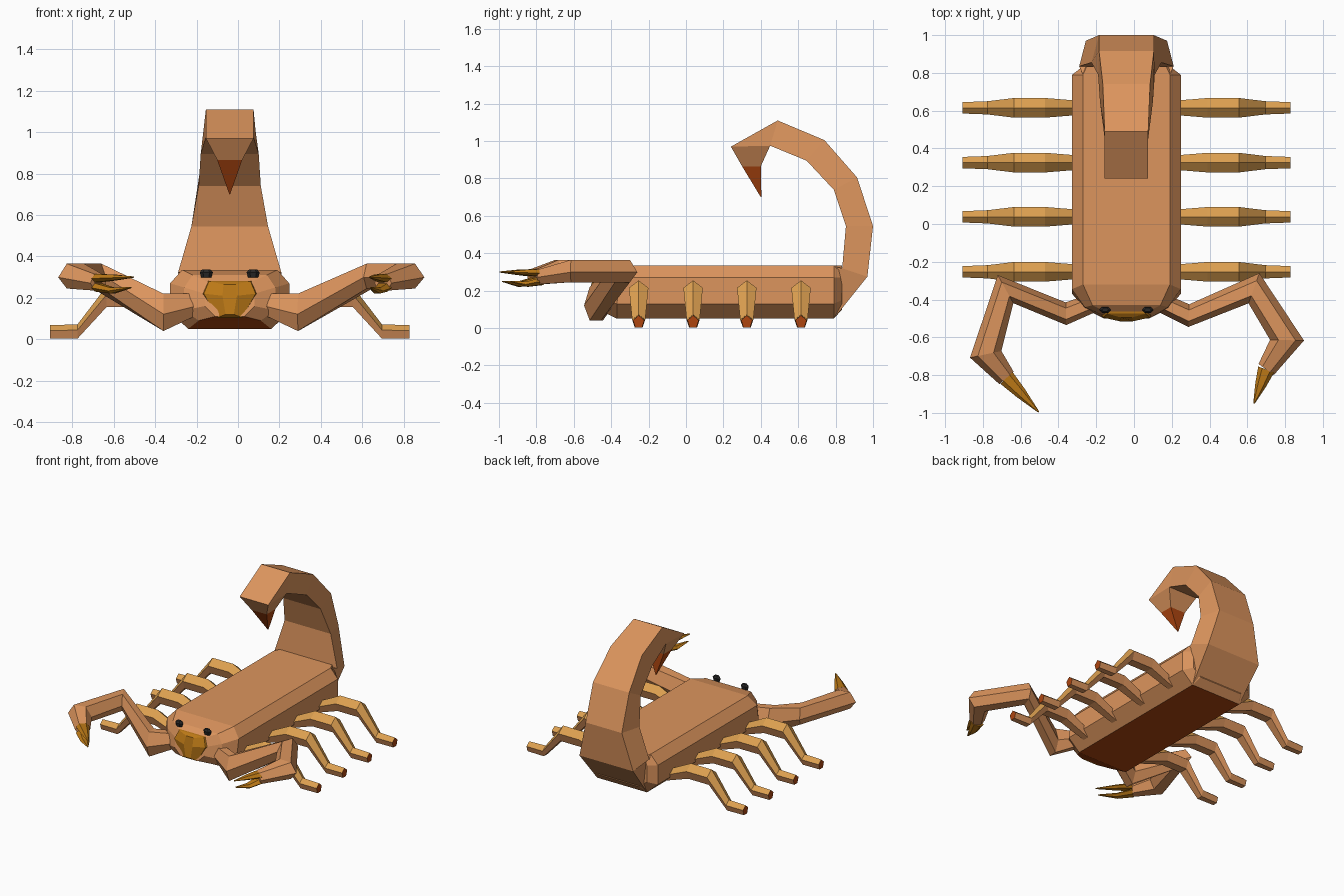
import bpy, bmesh, math
from mathutils import Vector

if "Cube" in bpy.data.objects:
    bpy.data.objects.remove(bpy.data.objects["Cube"])

CX = -0.04  # centre line of the body


def material(name, rgb):
    m = bpy.data.materials.new(name)
    m.diffuse_color = (*rgb, 1)
    m.use_nodes = True
    m.node_tree.nodes["Principled BSDF"].inputs["Base Color"].default_value = m.diffuse_color
    return m


TAN = material("tan_shell", (0.72, 0.30, 0.11))
GOLD = material("leg_gold", (0.72, 0.35, 0.08))
AMBER = material("claw_amber", (0.50, 0.19, 0.008))
RUST = material("rust", (0.42, 0.06, 0.005))
BLACK = material("eye_black", (0.02, 0.02, 0.02))


def loft(name, rings, mats, rule=None):
    """Join equal-sized rings into a closed flat-shaded skin."""
    bm = bmesh.new()
    vr = [[bm.verts.new(p) for p in ring] for ring in rings]
    n = len(vr[0])
    for a, b in zip(vr, vr[1:]):
        for i in range(n):
            j = (i + 1) % n
            bm.faces.new((a[i], a[j], b[j], b[i]))
    bm.faces.new(vr[0][::-1])
    bm.faces.new(vr[-1])
    bmesh.ops.remove_doubles(bm, verts=bm.verts[:], dist=1e-4)
    bmesh.ops.recalc_face_normals(bm, faces=bm.faces[:])
    bm.normal_update()
    if rule:
        for f in bm.faces:
            f.material_index = rule(f.calc_center_median(), f.normal)
    me = bpy.data.meshes.new(name)
    bm.to_mesh(me)
    bm.free()
    for m in mats:
        me.materials.append(m)
    ob = bpy.data.objects.new(name, me)
    bpy.context.collection.objects.link(ob)
    return ob


# Body and head: octagonal rings along y
def body_ring(y, bottom, side, top, zs, ytop=None):
    yt = y if ytop is None else ytop
    half = [(bottom, zs[0], y), (side, zs[1], y), (side, zs[2], (y + yt) / 2), (top, zs[3], yt)]
    return ([(CX + w, yy, z) for w, z, yy in half] +
            [(CX - w, yy, z) for w, z, yy in reversed(half)])


loft("body", [
    body_ring(-0.50, 0.07, 0.12, 0.10, (0.11, 0.16, 0.22, 0.275), -0.47),
    body_ring(-0.45, 0.15, 0.22, 0.18, (0.09, 0.14, 0.25, 0.31), -0.43),
    body_ring(-0.37, 0.20, 0.2875, 0.23, (0.05, 0.13, 0.27, 0.335), -0.32),
    body_ring(0.79, 0.20, 0.2875, 0.23, (0.05, 0.13, 0.27, 0.335)),
    body_ring(0.835, 0.17, 0.23, 0.21, (0.10, 0.15, 0.27, 0.335)),
], [TAN, RUST], lambda c, n: 1 if n.z < -0.85 else 0)

# Tail: outer (y, z, half width) and inner (y, z, half width) per section
tail = [
    ((0.79, 0.05, 0.20), (0.79, 0.33, 0.23)),
    ((0.97, 0.275, 0.215), (0.835, 0.32, 0.25)),
    ((1.00, 0.545, 0.145), (0.855, 0.545, 0.185)),
    ((0.915, 0.805, 0.145), (0.79, 0.74, 0.15)),
    ((0.74, 1.005, 0.125), (0.645, 0.895, 0.14)),
    ((0.49, 1.11, 0.115), (0.45, 0.975, 0.115)),
    ((0.24, 0.97, 0.115), (0.45, 0.975, 0.115)),
    ((0.30, 0.865, 0.06), (0.40, 0.865, 0.06)),
    ((0.40, 0.70, 0.002), (0.403, 0.70, 0.002)),
]
loft("tail", [[(CX - a[2], a[0], a[1]), (CX + a[2], a[0], a[1]),
               (CX + b[2], b[0], b[1]), (CX - b[2], b[0], b[1])] for a, b in tail],
     [TAN, RUST], lambda c, n: 1 if c.y < 0.45 and c.z < 0.86 else 0)

# Legs: pentagonal sections (distance from centre, half width, bottom, top)
leg = [(0.22, 0.035, 0.08, 0.15), (0.43, 0.052, 0.155, 0.255), (0.595, 0.052, 0.155, 0.255),
       (0.735, 0.035, 0.003, 0.072), (0.868, 0.03, 0.003, 0.068)]


def leg_rule(c, n):
    if abs(n.x) > 0.95:
        return 2
    return 1 if n.z > 0.25 and abs(n.y) > 0.2 else 0


for side, label in ((1, "right"), (-1, "left")):
    for k, y in enumerate((0.615, 0.325, 0.038, -0.253)):
        rings = []
        for d, w, lo, hi in leg:
            x, mid = CX + side * d, lo + 0.6 * (hi - lo)
            rings.append([(x, y, hi), (x, y + w, mid), (x, y + 0.6 * w, lo),
                          (x, y - 0.6 * w, lo), (x, y - w, mid)])
        loft(f"{label}_leg_{k + 1}", rings, [TAN, GOLD, RUST], leg_rule)


# Tubes with hexagonal sections following a path of (x, y, z, half width, half height)
def tube(name, path, mat):
    pts = [Vector(p[:3]) for p in path]
    rings = []
    for i, (p, row) in enumerate(zip(pts, path)):
        t = Vector((0, 0, 0))
        if i > 0:
            t += (p - pts[i - 1]).normalized()
        if i < len(pts) - 1:
            t += (pts[i + 1] - p).normalized()
        s = Vector((t.y, -t.x, 0)).normalized() * row[3]
        up = Vector((0, 0, row[4]))
        rings.append([p + s * a + up * b for a, b in
                      ((1, -0.1), (0.5, 1), (-0.5, 1), (-1, -0.1), (-0.5, -1), (0.5, -1))])
    return loft(name, rings, [mat])


# Arms: the two sides are posed a little differently
arms = {
    "right": [(0.13, -0.41, 0.17, 0.05, 0.05), (0.29, -0.485, 0.13, 0.06, 0.09),
              (0.635, -0.34, 0.305, 0.085, 0.06), (0.81, -0.615, 0.305, 0.09, 0.06),
              (0.70, -0.77, 0.275, 0.05, 0.04)],
    "left": [(-0.20, -0.41, 0.17, 0.05, 0.05), (-0.36, -0.475, 0.13, 0.06, 0.09),
             (-0.68, -0.345, 0.305, 0.085, 0.06), (-0.785, -0.69, 0.305, 0.085, 0.06),
             (-0.675, -0.815, 0.275, 0.05, 0.04)],
}
tips = {"right": (0.635, -0.95), "left": (-0.505, -0.995)}
for label, path in arms.items():
    tube(label + "_arm", path, TAN)
    wx, wy = path[-1][:2]
    tx, ty = tips[label]
    # Pincer: upper and lower finger
    for part, z0, z1, z2, r in (("upper", 0.295, 0.298, 0.30, 1.0), ("lower", 0.25, 0.235, 0.25, 0.93)):
        ex, ey = wx + (tx - wx) * r, wy + (ty - wy) * r
        tube(f"{label}_{part}_finger", [
            (wx, wy, z0, 0.045, 0.02),
            (wx + (ex - wx) * 0.45, wy + (ey - wy) * 0.45, z1, 0.03, 0.014),
            (ex, ey, z2, 0.004, 0.003)], AMBER)


# Mouth: faceted beak on the face
def mouth_ring(y, wt, wm, wb, zt, zm, zb):
    return [(CX + wt, y + 0.02, zt), (CX + wm, y, zm), (CX + wb, y, zb),
            (CX - wb, y, zb), (CX - wm, y, zm), (CX - wt, y + 0.02, zt)]


loft("mouth", [mouth_ring(-0.45, 0.115, 0.14, 0.075, 0.285, 0.22, 0.10),
               mouth_ring(-0.495, 0.10, 0.125, 0.06, 0.28, 0.22, 0.105),
               mouth_ring(-0.515, 0.03, 0.035, 0.02, 0.265, 0.21, 0.12)], [AMBER])

# Eyes: small faceted beads
for side, label in ((1, "right"), (-1, "left")):
    ex, ey, ez = CX + side * 0.113, -0.455, 0.318
    rings = []
    for z, r in ((-0.02, 0.024), (0.005, 0.032), (0.02, 0.018)):
        rings.append([(ex + r * math.cos(a * math.pi / 3), ey + 0.6 * r * math.sin(a * math.pi / 3), ez + z)
                      for a in range(6)])
    loft(label + "_eye", rings, [BLACK])
